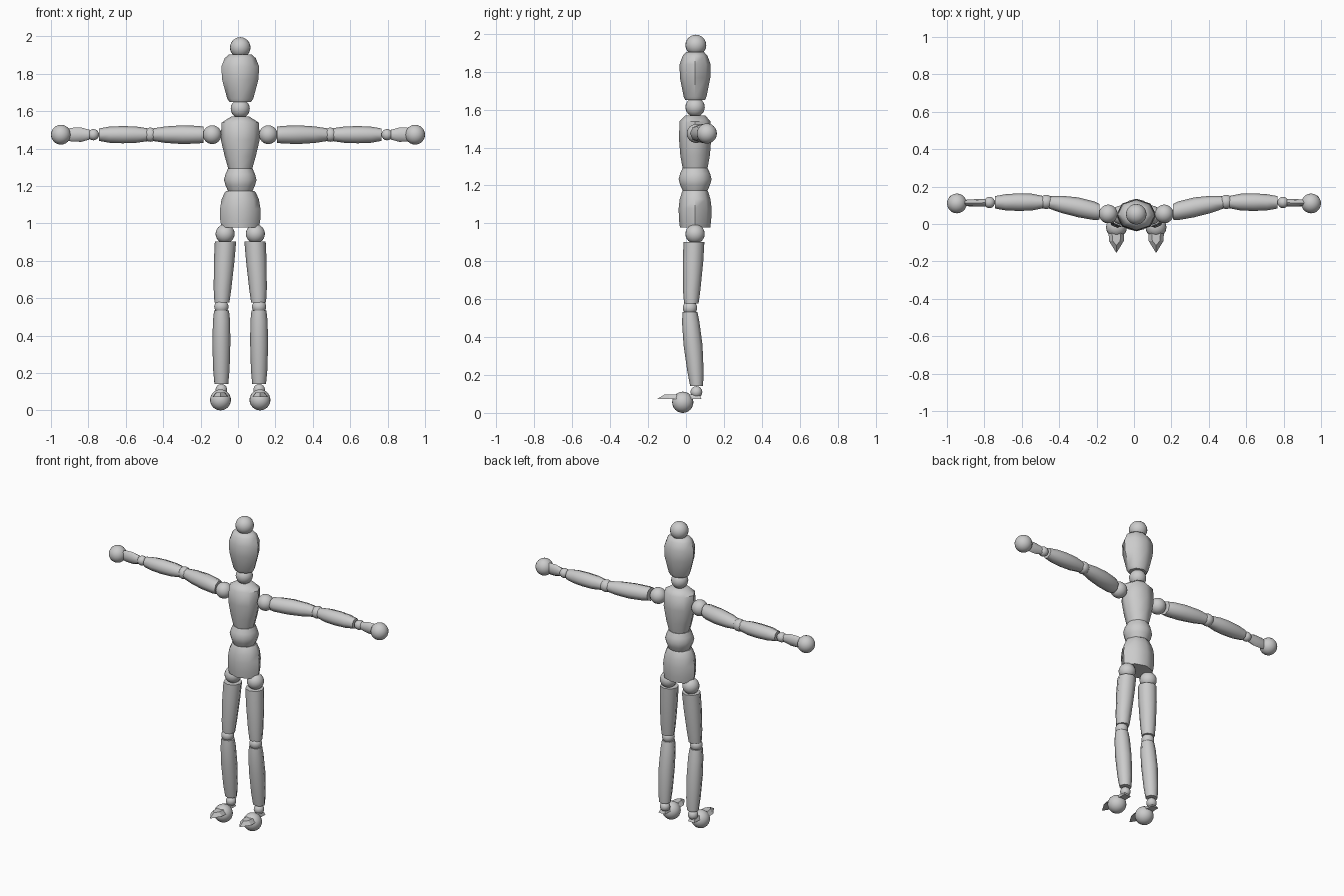
import bpy, bmesh, math

if "Cube" in bpy.data.objects:
    bpy.data.objects.remove(bpy.data.objects["Cube"])

CX, CY = 0.012, 0.048   # body axis


def finish(obj, angle=50):
    bpy.ops.object.select_all(action='DESELECT')
    obj.select_set(True)
    bpy.context.view_layer.objects.active = obj
    bpy.ops.object.shade_smooth_by_angle(angle=math.radians(angle))


def skin(name, rings, angle=50):
    """Closed skin through equally sized point rings."""
    bm = bmesh.new()
    loops = [[bm.verts.new(p) for p in r] for r in rings]
    n = len(loops[0])
    for a, b in zip(loops, loops[1:]):
        for i in range(n):
            j = (i + 1) % n
            bm.faces.new((a[i], a[j], b[j], b[i]))
    bm.faces.new(loops[0])
    bm.faces.new(loops[-1])
    bmesh.ops.recalc_face_normals(bm, faces=bm.faces)
    me = bpy.data.meshes.new(name)
    bm.to_mesh(me)
    bm.free()
    obj = bpy.data.objects.new(name, me)
    bpy.context.collection.objects.link(obj)
    finish(obj, angle)


def upright(name, stations, n=8):
    """Stations: x, y, z, half width x, half depth y."""
    skin(name, [[(x + a * math.cos(2 * math.pi * i / n),
                  y + b * math.sin(2 * math.pi * i / n), z) for i in range(n)]
                for x, y, z, a, b in stations])


def sideways(name, stations, n=8):
    """Stations: x, y, z, half depth y, half height z."""
    skin(name, [[(x, y + a * math.cos(2 * math.pi * i / n),
                  z + b * math.sin(2 * math.pi * i / n)) for i in range(n)]
                for x, y, z, a, b in stations])


def ball(name, x, y, z, r):
    bpy.ops.mesh.primitive_uv_sphere_add(segments=20, ring_count=12, radius=r, location=(x, y, z))
    obj = bpy.context.object
    obj.name = name
    finish(obj)


def trunk(name, profile, n=8):
    upright(name, [(CX, CY, z, a, b) for z, a, b in profile], n)


# head and neck
ball("crown_ball", CX, 0.052, 1.942, 0.055)
trunk("head", [(1.652, .058, .052), (1.67, .07, .06), (1.77, .097, .080), (1.84, .101, .082),
               (1.885, .083, .066), (1.905, .06, .048)])
ball("neck_ball", CX, CY, 1.615, 0.051)

# torso
trunk("chest", [(1.294, .064, .066), (1.36, .083, .078), (1.45, .104, .085), (1.54, .100, .082),
                (1.572, .05, .052)])
trunk("waist_ball", [(1.176, .066, .066), (1.205, .079, .079), (1.235, .087, .087),
                     (1.265, .079, .079), (1.294, .066, .066)], 12)
trunk("pelvis", [(0.979, .100, .080), (1.02, .107, .085), (1.08, .108, .087), (1.13, .100, .081),
                 (1.165, .084, .070), (1.176, .074, .065)])

AZ = 1.476   # arm height
for side, s in (("right", -1), ("left", 1)):
    def X(d):
        return CX + s * d

    # arm
    ball(side + "_shoulder_ball", X(.150), .054, AZ, .050)
    sideways(side + "_upper_arm", [(X(.197), .065, AZ, .042, .043), (X(.225), .071, AZ, .050, .047),
                                   (X(.31), .089, AZ, .053, .050), (X(.40), .105, AZ, .046, .044),
                                   (X(.471), .116, AZ, .032, .033)])
    ball(side + "_elbow_ball", X(.481), .118, AZ, .038)
    sideways(side + "_forearm", [(X(.499), .117, AZ, .033, .035), (X(.56), .117, AZ, .045, .044),
                                 (X(.63), .117, AZ, .047, .046), (X(.70), .116, AZ, .043, .043),
                                 (X(.756), .116, AZ, .033, .033)])
    ball(side + "_wrist_ball", X(.785), .115, AZ, .030)
    sideways(side + "_hand", [(X(.805), .114, AZ, .020, .026), (X(.85), .113, AZ, .020, .038),
                              (X(.90), .113, AZ, .018, .037), (X(.94), .112, AZ, .012, .028)])
    ball(side + "_hand_ball", s * .947, .110, AZ, .053)

    # leg
    ball(side + "_hip_ball", X(.081), CY, .946, .051)
    upright(side + "_thigh", [(X(.098), .028, .578, .040, .038), (X(.095), .030, .65, .047, .046),
                              (X(.086), .037, .80, .055, .054), (X(.079), .042, .904, .057, .055)])
    ball(side + "_knee_ball", X(.101), .021, .556, .038)
    upright(side + "_shin", [(X(.101), .056, .144, .037, .034), (X(.101), .050, .22, .044, .043),
                             (X(.101), .037, .36, .048, .050), (X(.100), .025, .48, .046, .046),
                             (X(.100), .021, .535, .040, .039)])
    ball(side + "_ankle_ball", X(.101), .055, .112, .031)
    ball(side + "_sole_ball", X(.1055), -.017, .058, .056)

    # foot: flat pointed sole rising to a smaller top outline
    sole = [(0, -.155), (.04, -.09), (.042, -.04), (.024, .04), (.024, .082),
            (-.024, .082), (-.024, .04), (-.042, -.04), (-.04, -.09)]
    top = [(0, -.115), (.02, -.09), (.024, -.04), (.015, .04), (.014, .07),
           (-.014, .07), (-.015, .04), (-.024, -.04), (-.02, -.09)]
    skin(side + "_foot", [[(X(.106) + x, y, .074) for x, y in sole],
                          [(X(.106) + x, y, .098) for x, y in top]], 20)

# rest the model on the ground
low = min((o.matrix_world @ v.co).z for o in bpy.data.objects for v in o.data.vertices)
for o in bpy.data.objects:
    o.location.z -= low
